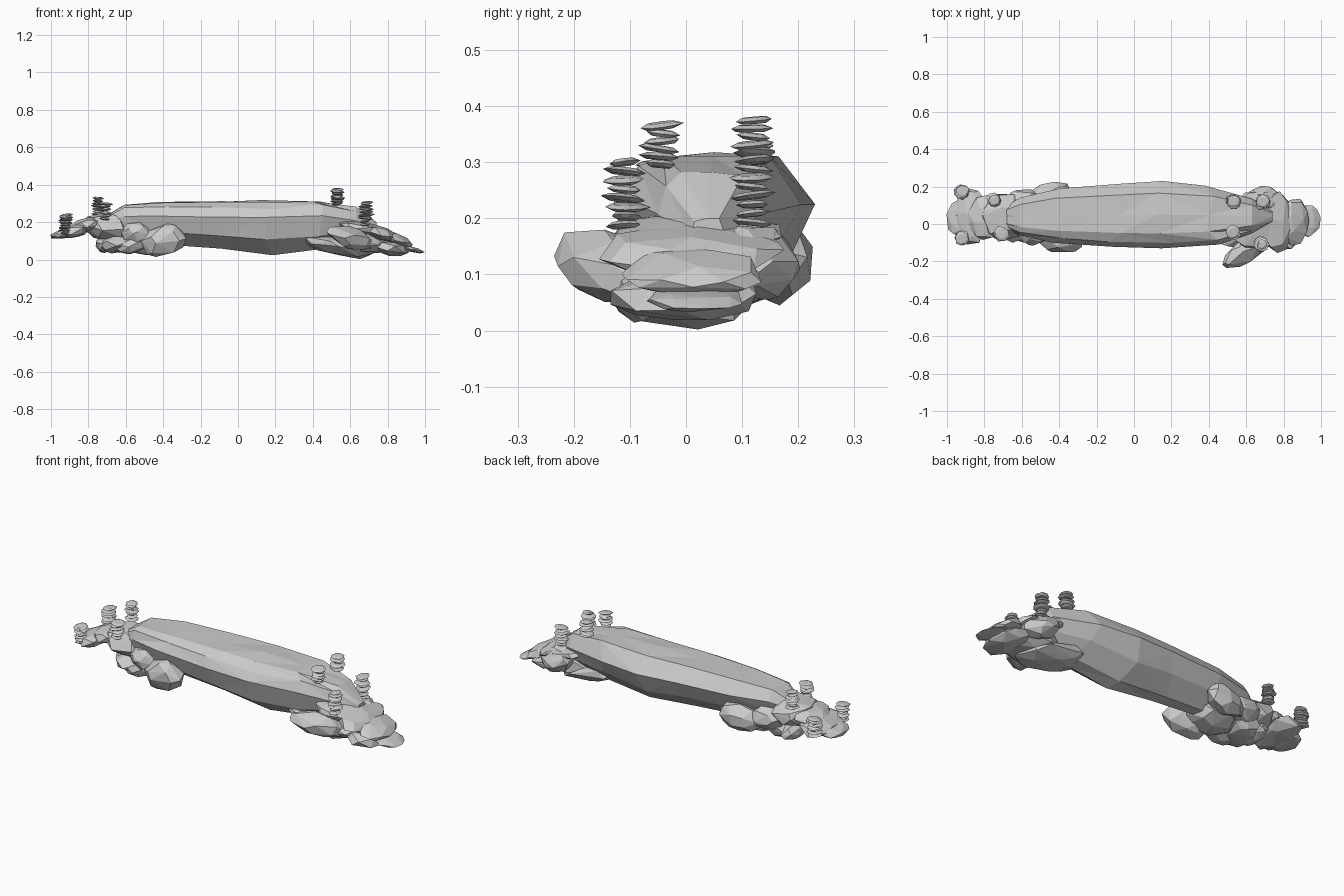
import bpy, bmesh, math, random
from mathutils import Vector, Euler

if "Cube" in bpy.data.objects:
    bpy.data.objects.remove(bpy.data.objects["Cube"])

random.seed(7)


def finish(bm, name):
    bmesh.ops.recalc_face_normals(bm, faces=bm.faces)
    me = bpy.data.meshes.new(name)
    bm.to_mesh(me)
    bm.free()
    ob = bpy.data.objects.new(name, me)
    bpy.context.collection.objects.link(ob)
    return ob


def hull(bm, pts):
    vs = [bm.verts.new(p) for p in pts]
    res = bmesh.ops.convex_hull(bm, input=vs)
    junk = [g for g in res["geom_interior"] if isinstance(g, bmesh.types.BMVert)]
    bmesh.ops.delete(bm, geom=list(set(junk)), context='VERTS')


def stone_points(n, jitter):
    """Jittered, evenly spread points on a sphere, scaled to fill a unit box."""
    pts = []
    for i in range(n):
        z = 1 - 2 * (i + 0.5) / n
        r, a = math.sqrt(1 - z * z), i * 2.39996
        p = Vector((r * math.cos(a), r * math.sin(a), z))
        p += Vector([random.uniform(-jitter, jitter) for _ in range(3)])
        pts.append(p.normalized())
    for k in range(3):
        lo, hi = min(p[k] for p in pts), max(p[k] for p in pts)
        for p in pts:
            p[k] = (p[k] - lo) / (hi - lo) * 2 - 1
    return pts


def rock(name, centre, half, tilt=0, turn=0, roll=0, n=26):
    """Faceted boulder; tilt drops the +x end, turn is about z, roll about x."""
    rot = Euler([math.radians(d) for d in (roll, tilt, turn)]).to_matrix()
    bm = bmesh.new()
    pts = [Vector(centre) + rot @ Vector([a * b for a, b in zip(p, half)])
           for p in stone_points(n, 0.25)]
    for p in pts:
        p.z = max(p.z, 0.002)
    hull(bm, pts)
    return finish(bm, name)


def cairn(name, x, y, z0, z1, count):
    """Stack of thin tilted pebbles of uneven size."""
    bm = bmesh.new()
    step = (z1 - z0) / count
    for i in range(count):
        r = random.uniform(0.027, 0.042)
        c = Vector((x + random.uniform(-.004, .004), y + random.uniform(-.004, .004), z0 + step * (i + .5)))
        rot = Euler((random.uniform(-.14, .14), random.uniform(-.14, .14), random.uniform(0, 6))).to_matrix()
        pts = []
        for rad, h in ((0.65, -0.006), (1.0, 0.0), (0.65, 0.006)):
            for k in range(8):
                a = k * math.pi / 4 + random.uniform(-.15, .15)
                q = rad * r * random.uniform(.9, 1.08)
                pts.append(c + rot @ Vector((q * math.cos(a), q * math.sin(a), h)))
        hull(bm, pts)
    return finish(bm, name)


# Long central boulder: cross-sections (x, y min, y max, z bottom, z top)
sections = [(-.73, 0, .07, .13, .22), (-.61, -.06, .14, .10, .30), (-.40, -.10, .19, .075, .308),
            (-.10, -.122, .215, .045, .313), (.16, -.13, .23, .012, .318), (.42, -.11, .205, .05, .318),
            (.63, -.05, .135, .08, .285), (.74, .01, .07, .12, .20)]
profile = [(.22, 1), (.5, .975), (.82, 1), (1, .66), (.86, .35), (.6, .05), (.4, 0), (.1, .32), (0, .66), (.08, .88)]
bm = bmesh.new()
rings = []
for x, y0, y1, z0, z1 in sections:
    rings.append([bm.verts.new((x + random.uniform(-.04, .04) * (abs(x) < .6), y0 + u * (y1 - y0),
                                z0 + max(0, min(1, v + random.uniform(-.05, .05))) * (z1 - z0))) for u, v in profile])
n = len(profile)
for a, b in zip(rings, rings[1:]):
    for k in range(n):
        q = (a[k], a[(k + 1) % n], b[(k + 1) % n], b[k])
        s = random.random() < .5
        bm.faces.new((q[0], q[1], q[2]) if s else (q[0], q[1], q[3]))
        bm.faces.new((q[0], q[2], q[3]) if s else (q[1], q[2], q[3]))
bm.faces.new(rings[0])
bm.faces.new(rings[-1])
finish(bm, "main_boulder")

# Right end: overlapping slabs dipping outward
rock("right_front_rock", (.60, -.145, .115), (.15, .062, .055), 14, 32, 30)
rock("right_base_rock", (.53, 0, .075), (.20, .125, .05), 14)
rock("right_inner_rock", (.66, 0, .09), (.13, .13, .06), 12)
rock("right_back_rock", (.705, .125, .125), (.10, .08, .06), 14, -20, -20)
rock("right_top_slab", (.66, .02, .165), (.14, .15, .035), 10)
rock("right_upper_slab", (.77, .01, .14), (.09, .165, .035), 20)
rock("right_lower_slab", (.82, -.005, .058), (.095, .13, .04), 8)
rock("right_outer_slab", (.855, .01, .105), (.085, .125, .03), 22)
rock("right_tip_slab", (.925, .015, .055), (.075, .085, .014), 14)

# Left end: flat shelves and rounded boulders
rock("left_tip_slab", (-.93, .035, .135), (.072, .10, .022), -10)
rock("left_outer_slab", (-.87, .04, .155), (.085, .15, .035), -12)
rock("left_shelf_slab", (-.80, .035, .185), (.09, .12, .04), -8)
rock("left_top_boulder", (-.69, .035, .175), (.125, .125, .075), 8)
rock("left_base_boulder", (-.65, .02, .085), (.10, .12, .05), -5)
rock("left_base_small", (-.71, .05, .08), (.05, .10, .045), 10)
rock("left_front_small", (-.545, -.055, .14), (.075, .06, .06), 5, -15)
rock("left_front_tiny", (-.57, -.04, .075), (.09, .06, .045), -8)
rock("left_front_boulder", (-.40, -.085, .105), (.125, .07, .08), -14, -8)
rock("left_back_boulder", (-.45, .155, .12), (.12, .065, .075), -10, 12)
rock("left_back_small", (-.60, .125, .14), (.10, .06, .065), 4, 10)
rock("left_under_rock", (-.47, .03, .085), (.12, .13, .06), -8)

# Pebble stacks: x, y, base z, top z, pebble count
for i, c in enumerate([(-.92, .172, .145, .245, 7), (-.92, -.075, .135, .235, 7),
                       (-.75, .128, .235, .335, 7), (-.71, -.055, .21, .305, 6),
                       (.53, .12, .295, .382, 6), (.53, -.045, .29, .372, 6),
                       (.69, .12, .185, .312, 8), (.68, -.108, .18, .308, 8)]):
    cairn("pebble_stack_%d" % (i + 1), *c)
